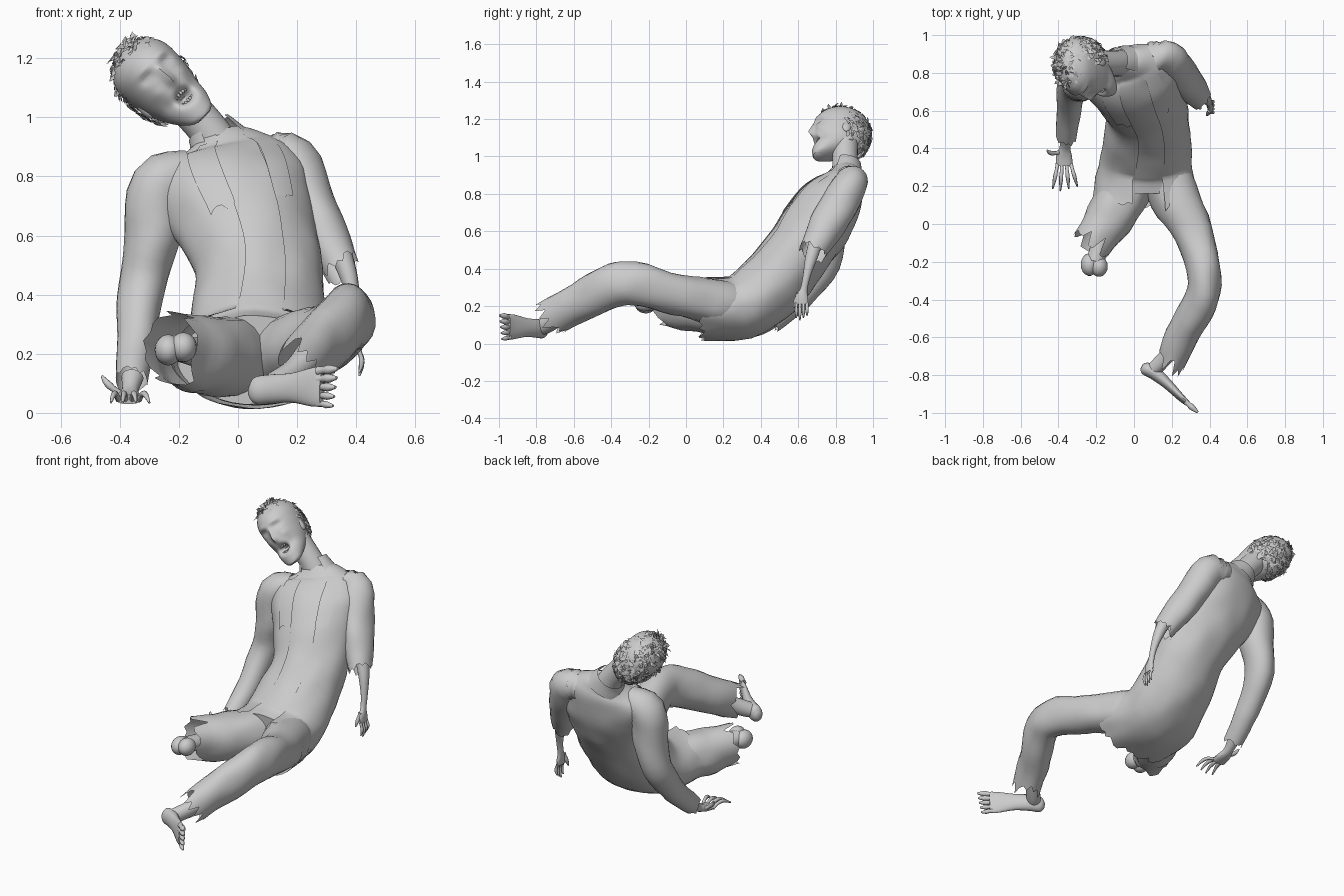
import bpy, math, random
from mathutils import Vector, Matrix, noise

random.seed(4)
cube = bpy.data.objects.get("Cube")
if cube:
    bpy.data.objects.remove(cube)

grey = bpy.data.materials.new("plain grey")
grey.use_nodes = True
COLOUR = (0.6, 0.6, 0.6, 1)
grey.diffuse_color = COLOUR
grey.node_tree.nodes["Principled BSDF"].inputs["Base Color"].default_value = COLOUR


def add_mesh(name, verts, faces, matrix=None, angle=50):
    mesh = bpy.data.meshes.new(name)
    mesh.from_pydata(verts, [], faces)
    mesh.materials.append(grey)
    for poly in mesh.polygons:
        poly.use_smooth = True
    mesh.set_sharp_from_angle(angle=math.radians(angle))
    obj = bpy.data.objects.new(name, mesh)
    bpy.context.collection.objects.link(obj)
    if matrix:
        obj.matrix_world = matrix
    return obj


def smooth_rows(rows, n):
    """Catmull-Rom interpolation of rows of numbers."""
    out = []
    for i in range(len(rows) - 1):
        a, b, c, d = (rows[max(i - 1, 0)], rows[i], rows[i + 1], rows[min(i + 2, len(rows) - 1)])
        for k in range(n):
            t = k / n
            out.append([q + 0.5 * t * (r - p + t * (2*p - 5*q + 4*r - s + t * (3*(q - r) + s - p)))
                        for p, q, r, s in zip(a, b, c, d)])
    return out + [list(rows[-1])]


def tube(name, rows, lat=(1, 0, 0), lat_end=None, arc=None, grow=1, n=4, segs=24,
         jag=0, jag_ring=-1, caps=True, axis=None, fold=0, matrix=None, shape=None):
    """Loft of ellipses; each row is x, y, z, half width, half depth."""
    rings = smooth_rows(rows, n)
    lat, lat_end = Vector(lat), Vector(lat_end or lat)
    lo, hi = arc or (0, 360)
    count = segs if arc is None else segs + 1
    last = len(rings) - 1
    verts, faces = [], []
    for i, ring in enumerate(rings):
        centre = Vector(ring[:3])
        t = Vector(axis) if axis else (Vector(rings[min(i + 1, last)][:3])
                                       - Vector(rings[max(i - 1, 0)][:3])).normalized()
        side = lat.lerp(lat_end, i / last)
        side = (side - t * side.dot(t)).normalized()
        front = side.cross(t)
        for j in range(count):
            a = math.radians(lo + (hi - lo) * j / segs)
            off = side * ring[3] * math.cos(a) + front * ring[4] * math.sin(a)
            p = centre + off * grow
            p += off * fold * noise.noise(p * 9)
            if jag and i == jag_ring % (last + 1):
                p += t * random.uniform(-0.5, 1) * jag * (1 if jag_ring else -1)
            verts.append(shape(p) if shape else p)
    for i in range(last):
        for j in range(segs):
            k = (j + 1) % count
            faces.append((i*count + j, i*count + k, (i + 1)*count + k, (i + 1)*count + j))
    if caps and arc is None:
        faces += [list(range(count))[::-1], [last*count + j for j in range(count)]]
    return add_mesh(name, verts, faces, matrix)


def digit(name, start, end, radius, bend=(0, 0, 0)):
    """Knuckled finger or toe between two points."""
    a, b = Vector(start), Vector(end)
    rows = [(*(a.lerp(b, t) + Vector(bend) * math.sin(math.pi * t)), radius * w, radius * w)
            for t, w in ((0, 1), (0.25, 0.8), (0.5, 1), (0.75, 0.75), (1, 0.35))]
    tube(name, rows, lat=(0.6, 0.3, 0.74), n=2, segs=8)


def ball(name, centre, size, matrix=None):
    rows = [(0, 0, -math.cos(a), math.sin(a), math.sin(a))
            for a in (math.pi * (k + 0.3) / 12.6 for k in range(13))]
    m = Matrix.LocRotScale(Vector(centre), None, Vector(size))
    tube(name, rows, axis=(0, 0, 1), n=1, segs=18, matrix=matrix @ m if matrix else m)


# Torso, open jacket, lapels and collar
torso = [(.06, .17, .18, .26, .15), (.06, .3, .2, .24, .17), (.07, .45, .31, .222, .182),
         (.07, .58, .47, .207, .173), (.03, .685, .62, .225, .178), (-.015, .77, .75, .25, .163),
         (-.04, .832, .85, .235, .113), (-.055, .85, .9, .155, .083), (-.07, .86, .935, .085, .065)]
twist = dict(lat=(1, 0, 0), lat_end=(.9, .32, .25), fold=.05)
tube("shirt", torso, segs=40, **twist)
jacket = [(.06, .1, .19, .27, .165)] + torso[1:]
tube("jacket", jacket, arc=(104, 428), grow=1.04, segs=54, jag=.035, jag_ring=0, **twist)
for name, arc in (("left_lapel", (50, 69)), ("right_lapel", (103, 126))):
    tube(name, torso[4:8], arc=arc, grow=1.07, segs=6, jag=.02, jag_ring=0,
         lat=(.95, .16, .12), lat_end=(.9, .32, .25))
tube("collar", [(-.06, .85, .9, .115, .095), (-.08, .855, .935, .095, .085), (-.1, .86, .965, .08, .076)],
     arc=(125, 405), lat=(.9, .2, .2), segs=28)
tube("neck", [(-.05, .85, .86, .085, .078), (-.095, .85, .95, .068, .068), (-.2, .85, 1.07, .068, .07)])

# Sleeves
cloth = dict(caps=False, fold=.1)
tube("left_sleeve", [(.08, .88, .87, .08, .07), (.175, .878, .85, .098, .092), (.24, .8, .71, .088, .098),
                     (.295, .735, .6, .08, .092), (.345, .68, .5, .062, .075)], jag=.035, **cloth)
tube("right_sleeve", [(-.16, .77, .81, .08, .08), (-.265, .755, .765, .102, .1), (-.29, .75, .6, .095, .1),
                      (-.325, .737, .43, .08, .09), (-.345, .61, .25, .066, .07),
                      (-.36, .46, .11, .055, .055)], jag=.02, **cloth)

# Left forearm and hanging hand
tube("left_forearm", [(.34, .7, .56, .04, .04), (.375, .67, .46, .03, .033), (.395, .645, .36, .019, .021),
                      (.4, .63, .29, .016, .02), (.405, .62, .25, .015, .034), (.408, .62, .21, .012, .034)],
     segs=14)
for k in range(4):
    y = .59 + .019 * k
    digit("left_finger", (.407, y, .215), (.41, y, .125 + .012 * abs(k - 1)), .0095, (.01, 0, 0))
digit("left_thumb", (.4, .6, .27), (.385, .575, .19), .012)

# Right hand propped on the ground
tube("right_hand", [(-.357, .47, .12, .038, .035), (-.365, .41, .075, .028, .026), (-.37, .36, .055, .042, .02),
                    (-.37, .31, .045, .044, .016)], segs=14)
for k, tip in enumerate((-.43, -.39, -.345, -.3)):
    digit("right_finger", (-.404 + .023 * k, .32, .045), (tip, .175 + .012 * abs(k - 1), .035), .011, (0, 0, .025))
digit("right_thumb", (-.39, .38, .06), (-.46, .39, .125), .013, (-.01, -.01, 0))

# Trouser legs with torn ends
tube("left_trouser", [(.12, .34, .19, .13, .13), (.213, .15, .22, .135, .125), (.315, -.05, .265, .105, .112),
                      (.374, -.28, .32, .088, .115), (.35, -.41, .3, .092, .115),
                      (.27, -.56, .225, .09, .107), (.205, -.7, .15, .08, .102)], jag=.07, **cloth)
tube("right_trouser", [(.03, .36, .185, .14, .13), (-.045, .18, .193, .14, .135), (-.135, .025, .2, .125, .132),
                       (-.207, -.08, .215, .105, .125)], jag=.07, **cloth)

# Right stump bone with two knobs
tube("right_thigh_bone", [(-.1, .05, .2, .06, .06), (-.17, -.08, .21, .045, .045), (-.205, -.2, .22, .05, .045)])
ball("outer_knob", (-.236, -.215, .213), (.046, .06, .052))
ball("inner_knob", (-.185, -.225, .222), (.046, .055, .05))

# Left shin and foot lying on its edge
tube("left_shin", [(.25, -.6, .2, .055, .05), (.19, -.68, .14, .042, .045), (.13, -.745, .1, .04, .045),
                   (.1, -.775, .085, .04, .04)])
tube("left_foot", [(.04, -.755, .075, .018, .015), (.06, -.765, .075, .046, .034), (.11, -.79, .08, .05, .036),
                   (.18, -.85, .085, .05, .027), (.25, -.92, .088, .066, .019), (.285, -.95, .088, .066, .014)],
     lat=(.12, 0, 1))
for k in range(5):
    z = .032 + .0275 * k
    digit("left_toe", (.272, -.94, z), (.322 + .004 * k, -.985 - .003 * k, z - .008 + .004 * k), .0125 + .001 * k)

# Head frame: tilted to its right and slightly back
up = Vector((-.72, .08, .69)).normalized()
back = Vector((-.2, .95, -.12))
back = (back - up * back.dot(up)).normalized()
left = back.cross(up)
pose = Matrix((left, back, up)).transposed().to_4x4()
pose.translation = (-.265, .818, 1.115)

# Sculpted features: side offset, height, push out, width, height spread
features = [(0, -.03, .026, .015, .022), (0, .005, .015, .012, .03), (.045, .03, -.022, .022, .014),
            (.042, .058, .009, .035, .011), (0, -.1, -.07, .03, .022), (.062, -.03, .008, .022, .018),
            (.045, .03, .009, .012, .008), (.062, -.085, -.01, .02, .025)]


def sculpt(p):
    p = p.copy()
    if p.y < 0:
        x, z, fade = abs(p.x), p.z, min(1, -p.y / .05)
        for fx, fz, push, w, h in features:
            p.y -= fade * push * math.exp(-((x - fx) / w) ** 2 - ((z - fz) / h) ** 2)
    return p


tube("head", [(0, -.1, -.195, .03, .025), (0, -.085, -.18, .052, .045), (0, -.05, -.14, .075, .085),
              (0, -.01, -.09, .09, .125), (0, .01, -.04, .104, .146), (0, .014, .03, .114, .155),
              (0, .016, .09, .111, .144), (0, .018, .135, .086, .108), (0, .02, .165, .045, .06),
              (0, .02, .173, .008, .01)], axis=(0, 0, 1), n=6, segs=72, shape=sculpt, matrix=pose)
for side in (-1, 1):
    ball("ear", (side * .1, .02, -.03), (.014, .024, .034), pose)
for row, z in (("upper_tooth", -.083), ("lower_tooth", -.119)):
    for k in range(-2, 3):
        ball(row, (k * .0105, -.11 + .004 * abs(k), z), (.0052, .006, .008), pose)

# Ragged locks of hair over the crown and back of the skull
verts, faces = [], []
while len(faces) < 900:
    d = Vector((random.gauss(0, 1), random.gauss(0, 1), random.gauss(0, 1))).normalized()
    if d.z < -.6 or (d.y < -.1 and d.z < .68) or (d.y < .1 and d.z < .1):
        continue
    root = Vector((d.x * .115, .016 + d.y * .153, .008 + d.z * .167))
    wild = .8 if d.z > .35 and d.x < .3 else .2
    flow = Vector((random.gauss(0, .5), random.gauss(.2, .5), random.gauss(-.5, .5)))
    flow = (flow - d * flow.dot(d)).normalized()
    tip = (flow + d * wild * random.random()).normalized() * random.uniform(.025, .048)
    wide = d.cross(flow) * random.uniform(.007, .014)
    base = len(verts)
    verts += [root - wide * .6, root + wide * .6, root + tip * .5 + wide + d * .006,
              root + tip * .5 - wide + d * .006, root + tip]
    faces += [(base, base + 1, base + 2, base + 3), (base + 3, base + 2, base + 4)]
add_mesh("hair", verts, faces, pose, angle=30)
